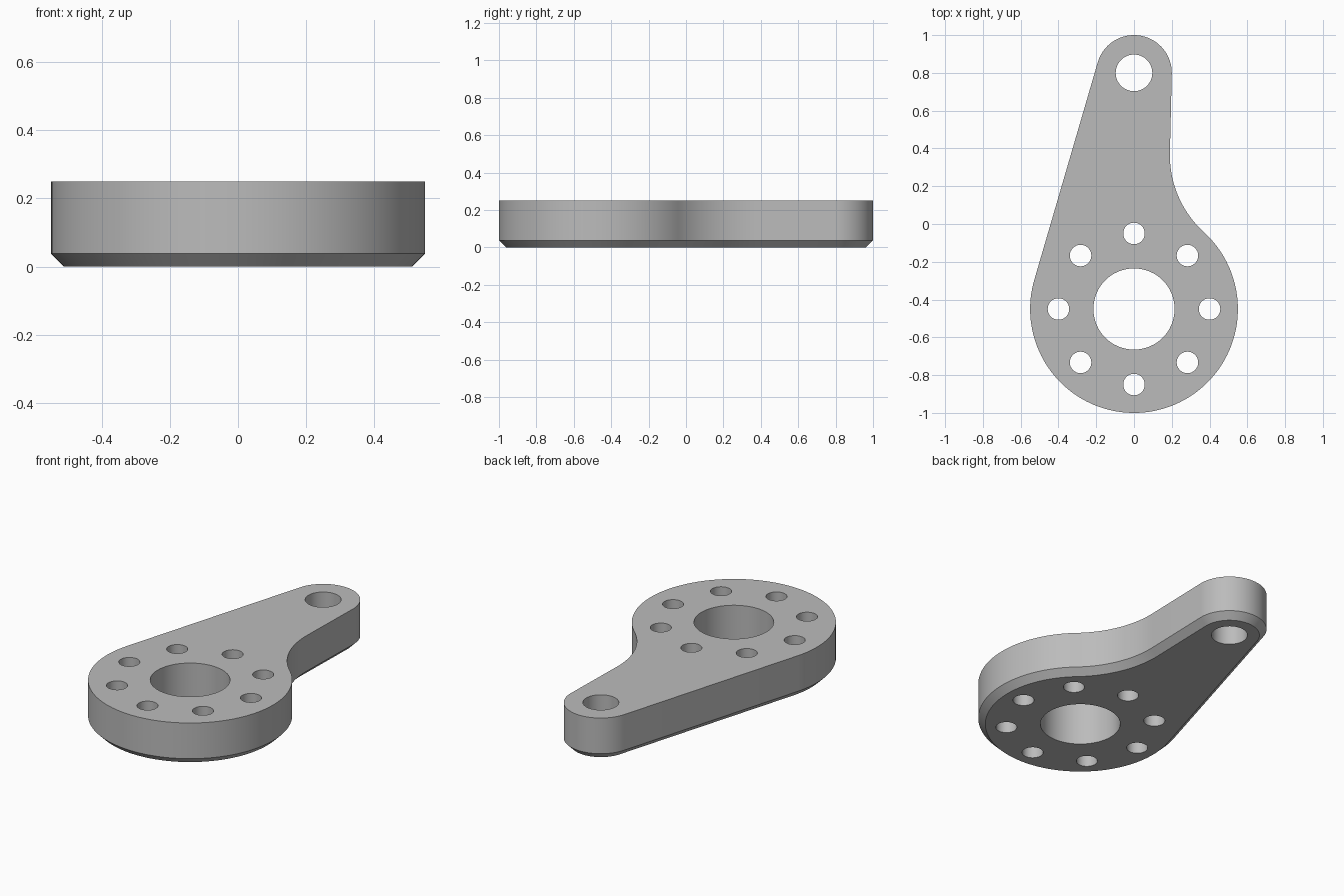
import bpy, bmesh, math
from mathutils import Vector

cube = bpy.data.objects.get("Cube")
if cube:
    bpy.data.objects.remove(cube)

THICK, CHAMFER = 0.25, 0.038
HUB, HUB_R = Vector((0, -0.45)), 0.55
TIP, TIP_R = Vector((0, 0.8)), 0.2
WAIST_X, FILLET_R = 0.19, 0.55

# Fillet circle touches the hub and the narrowest point of the arm
fx = WAIST_X + FILLET_R
FILLET = Vector((fx, HUB.y + math.sqrt((HUB_R + FILLET_R) ** 2 - fx ** 2)))


def arc(centre, radius, start, end, count):
    return [centre + radius * Vector((math.cos(a), math.sin(a)))
            for a in (start + (end - start) * i / count for i in range(count + 1))]


def circle(centre, radius, count):
    return arc(centre, radius, 0, math.tau, count)[:-1]


# Angles where the straight edges and arcs meet
to_fillet = FILLET - TIP
right = (math.atan2(to_fillet.y, to_fillet.x)
         + math.acos((TIP_R + FILLET_R) / to_fillet.length))
left = math.pi - math.asin((HUB_R - TIP_R) / (TIP.y - HUB.y))
to_hub = HUB - FILLET
hub_side = math.atan2(to_hub.y, to_hub.x) + math.tau


def outline(inset):
    return (arc(TIP, TIP_R - inset, right, left, 40)
            + arc(HUB, HUB_R - inset, left, hub_side + math.pi, 96)
            + arc(FILLET, FILLET_R + inset, hub_side, right + math.pi, 32)[1:])


bm = bmesh.new()


def ring(points, z):
    verts = [bm.verts.new((p.x, p.y, z)) for p in points]
    edges = [bm.edges.new((v, verts[i - 1])) for i, v in enumerate(verts)]
    return verts, edges


def wall(low, high):
    for i in range(len(low)):
        bm.faces.new((low[i - 1], low[i], high[i], high[i - 1]))


# Outer wall with chamfered lower rim
foot, bottom_edges = ring(outline(CHAMFER), 0)
rim, _ = ring(outline(0), CHAMFER)
top, top_edges = ring(outline(0), THICK)
wall(foot, rim)
wall(rim, top)

# Through holes: centre bore, arm bore and bolt circle
holes = [(HUB, 0.215, 64), (TIP, 0.097, 48)]
holes += [(p, 0.057, 32) for p in circle(HUB, 0.4, 8)]
for centre, radius, count in holes:
    low, low_edges = ring(circle(centre, radius, count), 0)
    high, high_edges = ring(circle(centre, radius, count), THICK)
    wall(high, low)
    bottom_edges += low_edges
    top_edges += high_edges

# Flat top and underside
for edges, normal in ((bottom_edges, (0, 0, -1)), (top_edges, (0, 0, 1))):
    bmesh.ops.triangle_fill(bm, use_beauty=True, use_dissolve=False,
                            edges=edges, normal=normal)
bmesh.ops.recalc_face_normals(bm, faces=bm.faces)

mesh = bpy.data.meshes.new("lever_plate")
bm.to_mesh(mesh)
bm.free()
plate = bpy.data.objects.new("lever_plate", mesh)
bpy.context.collection.objects.link(plate)

# Plain grey metal
grey = bpy.data.materials.new("plain_grey")
grey.use_nodes = True
colour = (0.5, 0.5, 0.5, 1)
grey.diffuse_color = colour
grey.node_tree.nodes["Principled BSDF"].inputs["Base Color"].default_value = colour
mesh.materials.append(grey)

bpy.ops.object.select_all(action='DESELECT')
plate.select_set(True)
bpy.context.view_layer.objects.active = plate
bpy.ops.object.shade_smooth_by_angle(angle=math.radians(30))
